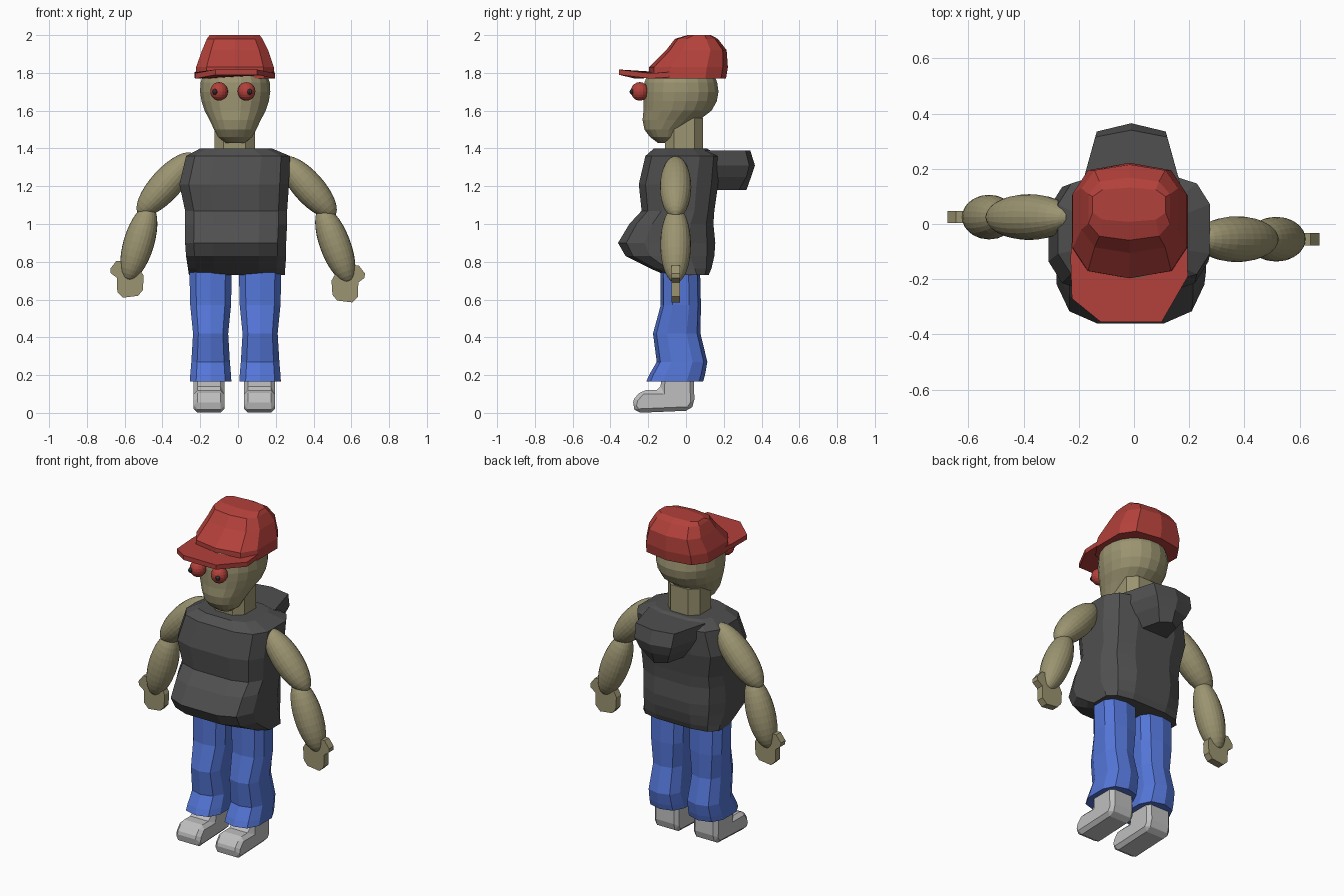
import bpy, bmesh, math
from mathutils import Vector

if "Cube" in bpy.data.objects:
    bpy.data.objects.remove(bpy.data.objects["Cube"])


def material(name, rgb):
    m = bpy.data.materials.new(name)
    m.diffuse_color = (*rgb, 1)
    m.use_nodes = True
    m.node_tree.nodes["Principled BSDF"].inputs["Base Color"].default_value = m.diffuse_color
    return m


SKIN = material("olive skin", (0.33, 0.296, 0.165))
RED = material("red", (0.45, 0.052, 0.043))
BLUE = material("denim blue", (0.088, 0.18, 0.68))
CHARCOAL = material("charcoal", (0.08, 0.08, 0.08))
GREY = material("light grey", (0.52, 0.52, 0.52))
DARK = material("pupil dark", (0.04, 0.04, 0.04))


def finish(name, bm, mat):
    bmesh.ops.recalc_face_normals(bm, faces=bm.faces[:])
    me = bpy.data.meshes.new(name)
    bm.to_mesh(me)
    bm.free()
    me.materials.append(mat)
    ob = bpy.data.objects.new(name, me)
    bpy.context.collection.objects.link(ob)
    return ob


def skin_rings(name, rings, mat):
    """Join equal-length point rings and cap both ends."""
    bm = bmesh.new()
    vs = [[bm.verts.new(p) for p in r] for r in rings]
    n = len(vs[0])
    for a, b in zip(vs, vs[1:]):
        for i in range(n):
            j = (i + 1) % n
            bm.faces.new((a[i], a[j], b[j], b[i]))
    bm.faces.new(vs[0])
    bm.faces.new(vs[-1])
    return finish(name, bm, mat)


def body(name, rows, mat, n=12, power=0.7):
    """Loft rows of (z, x_min, x_max, y_front, y_back) as rounded boxes."""
    top = math.cos(math.pi / n) ** power
    rings = []
    for z, x0, x1, y0, y1 in rows:
        ring = []
        for i in range(n):
            a = 2 * math.pi * (i + 0.5) / n
            c, s = math.cos(a), math.sin(a)
            u = math.copysign(abs(c) ** power, c) / top
            v = math.copysign(abs(s) ** power, s) / top
            ring.append(((x0 + x1) / 2 + u * (x1 - x0) / 2,
                         (y0 + y1) / 2 + v * (y1 - y0) / 2, z))
        rings.append(ring)
    return skin_rings(name, rings, mat)


def ellipsoid(name, a, b, radius, mat, seg=24):
    """Ellipsoid whose long axis runs from a to b."""
    a, b = Vector(a), Vector(b)
    bm = bmesh.new()
    bmesh.ops.create_uvsphere(bm, u_segments=seg, v_segments=seg * 2 // 3, radius=1)
    rot = (b - a).to_track_quat('Z', 'Y')
    for v in bm.verts:
        p = Vector((v.co.x * radius, v.co.y * radius, v.co.z * (b - a).length / 2))
        v.co = rot @ p + (a + b) / 2
    return finish(name, bm, mat)


def bevel(ob, width):
    m = ob.modifiers.new("chamfer", 'BEVEL')
    m.width = width
    m.segments = 1
    m.limit_method = 'ANGLE'


# head and neck
head_rows = [(1.43, .05, -.15, -.07), (1.46, .09, -.19, -.03), (1.50, .112, -.22, .0),
             (1.55, .135, -.23, .07), (1.60, .162, -.225, .135), (1.65, .178, -.225, .163),
             (1.70, .186, -.225, .172), (1.75, .183, -.22, .165), (1.80, .165, -.20, .145),
             (1.84, .12, -.14, .10)]
body("head", [(z, -.015 - w, -.015 + w, f, b) for z, w, f, b in head_rows], SKIN, 20, 0.95)
body("neck", [(1.36, -.125, .09, -.11, .09), (1.56, -.125, .09, -.11, .09)], SKIN, 8, 0.7)

# eyes with pupils
for side, x, px in (("left", -.10, -.122), ("right", .045, .062)):
    ellipsoid(side + "_eye", (x, -.245, 1.653), (x, -.245, 1.751), .047, RED, 16)
    ellipsoid(side + "_pupil", (px, -.284, 1.685), (px, -.284, 1.715), .015, DARK, 9)

# cap crown and brim
body("cap_crown", [(1.77, -.225, .195, -.19, .205), (1.83, -.222, .19, -.19, .215),
                   (1.92, -.19, .16, -.10, .21), (1.98, -.165, .13, -.055, .165),
                   (2.0, -.15, .115, .01, .13)], RED, 10, 0.65)
brim = [(-.215, .05, 1.785), (-.23, -.12, 1.775), (-.225, -.27, 1.77), (-.12, -.355, 1.79),
        (.10, -.355, 1.79), (.195, -.19, 1.77), (.19, .05, 1.785)]
skin_rings("cap_brim", [[(x, y, z + d) for x, y, z in brim] for d in (0, .028)], RED)

# torso with round belly
body("torso", [(.73, -.26, .25, -.11, .12), (.765, -.265, .25, -.19, .135),
               (.83, -.275, .255, -.32, .15), (.90, -.28, .255, -.36, .155),
               (1.0, -.28, .26, -.30, .145), (1.07, -.28, .26, -.235, .15),
               (1.21, -.31, .27, -.25, .17), (1.36, -.275, .275, -.215, .18),
               (1.40, -.20, .18, -.17, .11)], CHARCOAL, 12, 0.6)

# hood hanging behind the neck
hood = []
for z, w0, w1, y0, y1, y2 in ((1.18, .10, .06, .12, .28, .32), (1.25, .16, .10, .10, .32, .345),
                              (1.31, .19, .125, .10, .335, .365), (1.39, .19, .13, .10, .315, .34)):
    hood.append([(-w0 - .01, y0, z), (w0 - .01, y0, z), (w1 - .01, y1, z),
                 (-.01, y2, z), (-w1 - .01, y1, z)])
skin_rings("hood", hood, CHARCOAL)

# arms and mitten hands
arms = {"left": ((-.235, .025, 1.37), (-.525, .025, 1.05), (-.465, .025, 1.10), (-.585, .025, .70)),
        "right": ((.235, -.055, 1.35), (.51, -.055, 1.04), (.44, -.055, 1.09), (.59, -.055, .69))}
hand = [(.50, .625), (.525, .595), (.605, .585), (.635, .615), (.637, .69), (.67, .715),
        (.672, .738), (.64, .78), (.54, .78), (.495, .70)]
for side, (a, b, c, d) in arms.items():
    ellipsoid(side + "_upper_arm", a, b, .083, SKIN)
    ellipsoid(side + "_forearm", c, d, .081, SKIN)
    s, lift = (-1, .025) if side == "left" else (1, 0)
    skin_rings(side + "_hand", [[(s * x - (.004 if s < 0 else 0), a[1] + t, z + lift)
                                 for x, z in hand] for t in (-.022, .022)], SKIN)

# trousers and shoes
leg_rows = [(.165, .11, -.205, .085), (.20, .108, -.19, .095), (.27, .102, -.15, .108),
            (.42, .093, -.17, .072), (.57, .108, -.13, .075), (.78, .113, -.13, .07)]
shoe = [(-.262, .0), (-.285, .035), (-.275, .075), (-.235, .12), (-.135, .12), (-.13, .23),
        (.04, .23), (.045, .05), (.02, .012)]
for side, cx, sx in (("left", -.145, -.153), ("right", .117, .113)):
    body(side + "_trouser_leg", [(z, cx - w, cx + w, f, b) for z, w, f, b in leg_rows], BLUE, 10, 0.75)
    bevel(skin_rings(side + "_shoe", [[(sx + t, y, z) for y, z in shoe]
                                      for t in (-.082, .082)], GREY), .022)
